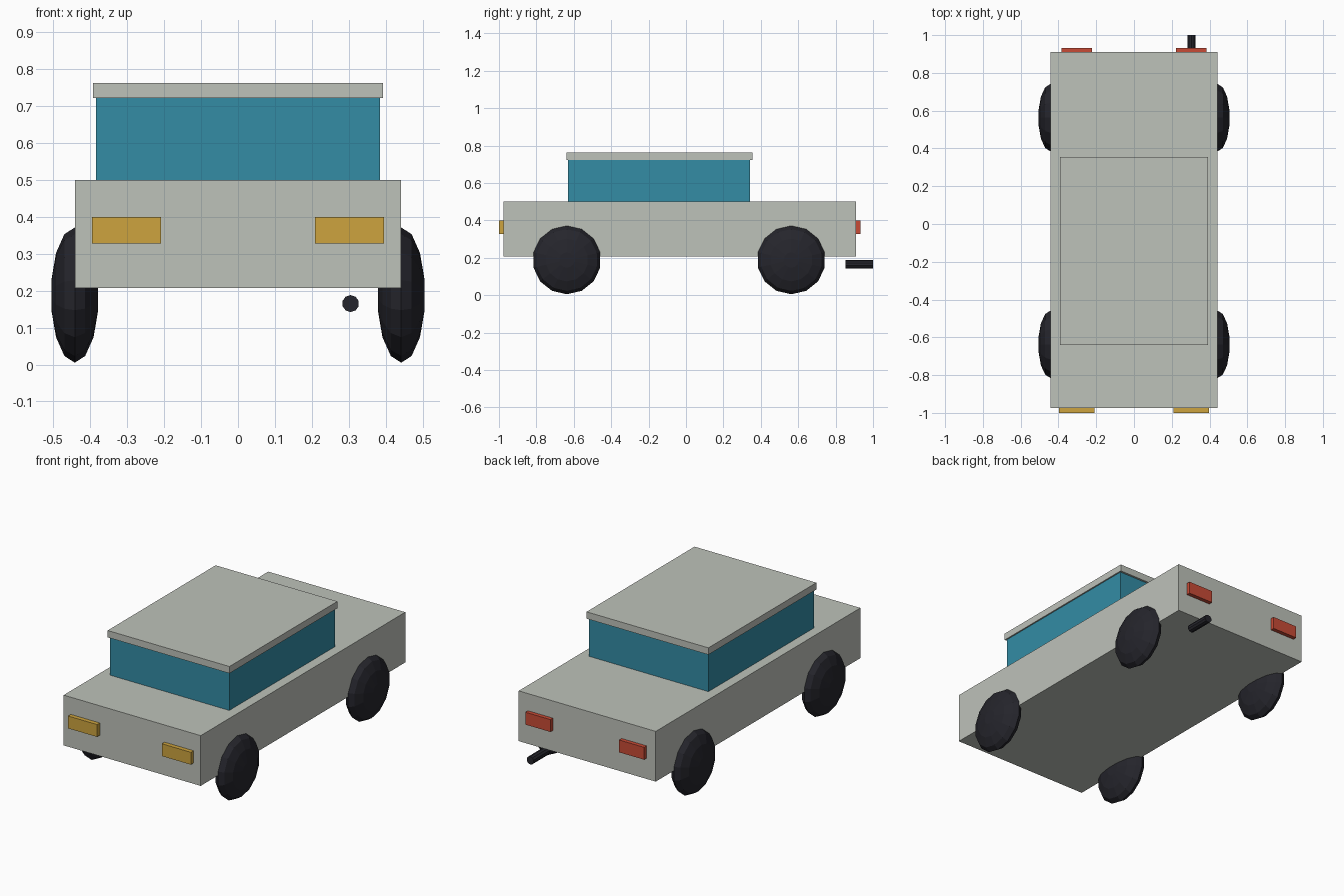
import bpy, bmesh
from math import sin, cos, pi
from mathutils import Matrix

default = bpy.data.objects.get("Cube")
if default:
    bpy.data.objects.remove(default, do_unlink=True)


def material(name, hex_code):
    """Flat material from an sRGB hex colour."""
    channels = [int(hex_code[i:i + 2], 16) / 255 for i in (0, 2, 4)]
    colour = [c / 12.92 if c < 0.04 else ((c + 0.055) / 1.055) ** 2.4 for c in channels] + [1]
    mat = bpy.data.materials.new(name)
    mat.use_nodes = True
    mat.diffuse_color = colour
    mat.node_tree.nodes["Principled BSDF"].inputs["Base Color"].default_value = colour
    return mat


paint = material("pale grey paint", "BEC2BA")
glass = material("teal glass", "338CA5")
rubber = material("black rubber", "25252C")
amber = material("amber lamp", "CDA43F")
red = material("red lamp", "C84B36")


def finish(bm, name, mat):
    bmesh.ops.recalc_face_normals(bm, faces=bm.faces)
    mesh = bpy.data.meshes.new(name)
    bm.to_mesh(mesh)
    bm.free()
    mesh.materials.append(mat)
    obj = bpy.data.objects.new(name, mesh)
    bpy.context.collection.objects.link(obj)
    return obj


def box(name, mat, x, y, z):
    """Box given by its (low, high) range on each axis."""
    bm = bmesh.new()
    bmesh.ops.create_cube(bm, size=1)
    ranges = (x, y, z)
    size = Matrix.Diagonal([hi - lo for lo, hi in ranges] + [1])
    centre = Matrix.Translation([(lo + hi) / 2 for lo, hi in ranges])
    bm.transform(centre @ size)
    return finish(bm, name, mat)


def wheel(name, x, y, z, radius=0.183, half_width=0.065, sides=14, rings=7):
    """Flattened faceted ball with its axis along x and small flat hubs."""
    bm = bmesh.new()
    loops = []
    for i in range(rings):
        a = pi * (i + 0.5) / rings
        loops.append([bm.verts.new((x + half_width * cos(a),
                                    y + radius * sin(a) * sin(2 * pi * k / sides),
                                    z + radius * sin(a) * cos(2 * pi * k / sides)))
                      for k in range(sides)])
    for a, b in zip(loops, loops[1:]):
        for k in range(sides):
            n = (k + 1) % sides
            bm.faces.new((a[k], a[n], b[n], b[k]))
    bm.faces.new(loops[0])
    bm.faces.new(loops[-1])
    return finish(bm, name, rubber)


# Body, cabin and roof
box("body", paint, (-0.442, 0.442), (-0.975, 0.91), (0.207, 0.5))
box("cabin_windows", glass, (-0.385, 0.385), (-0.63, 0.343), (0.5, 0.722))
box("roof", paint, (-0.393, 0.393), (-0.64, 0.355), (0.722, 0.762))

# Wheels and lamps on both sides
for side, s in (("left", 1), ("right", -1)):
    wheel("front_wheel_" + side, s * 0.442, -0.637, 0.188)
    wheel("rear_wheel_" + side, s * 0.442, 0.563, 0.188)
    box("headlamp_" + side, amber, sorted((s * 0.209, s * 0.396)), (-1, -0.975), (0.328, 0.4))
    box("tail_lamp_" + side, red, sorted((s * 0.222, s * 0.383)), (0.91, 0.933), (0.328, 0.4))

# Exhaust pipe
bm = bmesh.new()
bmesh.ops.create_cone(bm, cap_ends=True, segments=10, radius1=0.023, radius2=0.023, depth=0.147)
bm.transform(Matrix.Translation((0.305, 0.9265, 0.165)) @ Matrix.Rotation(pi / 2, 4, "X"))
finish(bm, "exhaust_pipe", rubber)
